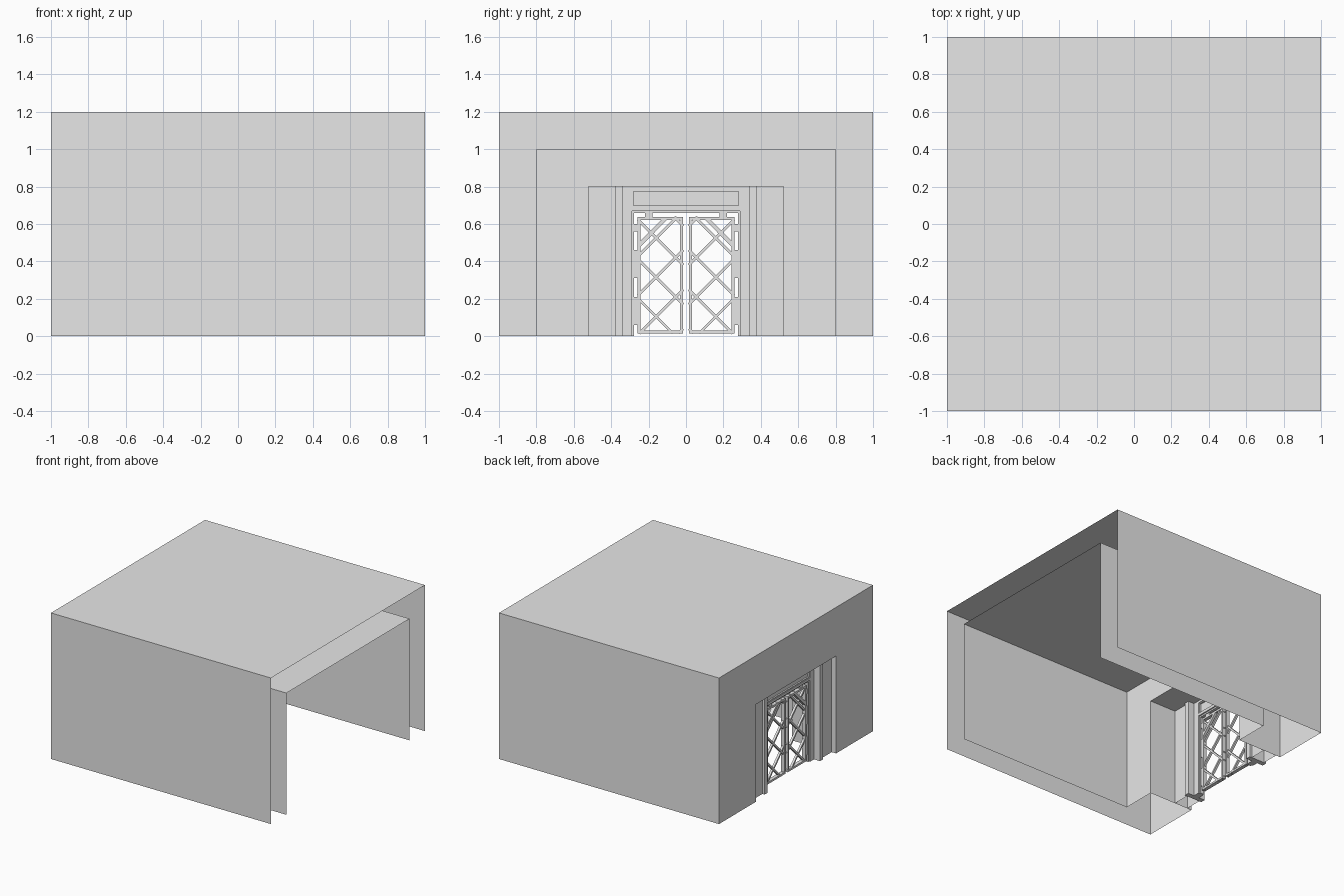
import bpy
from math import atan2, hypot
from mathutils import Matrix, Vector

if "Cube" in bpy.data.objects:
    bpy.data.objects.remove(bpy.data.objects["Cube"])

grey = bpy.data.materials.new("plain_grey")
grey.use_nodes = True
GREY = (0.8, 0.8, 0.8, 1)
grey.diffuse_color = GREY
grey.node_tree.nodes["Principled BSDF"].inputs["Base Color"].default_value = GREY


def add_mesh(name, verts, faces):
    mesh = bpy.data.meshes.new(name)
    mesh.from_pydata(verts, [], faces)
    mesh.materials.append(grey)
    obj = bpy.data.objects.new(name, mesh)
    bpy.context.collection.objects.link(obj)
    return obj


def arch_outline(width, height, inner_width, inner_height):
    """Gate-shaped outline in the yz plane, standing on the ground."""
    w, h, iw, ih = width, height, inner_width, inner_height
    return [(-w, 0), (-w, h), (w, h), (w, 0), (iw, 0), (iw, ih), (-iw, ih), (-iw, 0)]


def wall_sheet(name, x, outline):
    add_mesh(name, [(x, y, z) for y, z in outline], [range(len(outline))])


def solid_wall(name, x0, x1, outline):
    """Outline in yz extruded from x0 to x1."""
    n = len(outline)
    verts = [(x, y, z) for x in (x0, x1) for y, z in outline]
    sides = [(i, (i + 1) % n, n + (i + 1) % n, n + i) for i in range(n)]
    add_mesh(name, verts, [range(n), range(2 * n - 1, n - 1, -1)] + sides)


def tunnel(name, x0, x1, width, height):
    """Two side walls and a ceiling, open at both ends and below."""
    outline = [(-width, 0), (-width, height), (width, height), (width, 0)]
    verts = [(x, y, z) for x in (x0, x1) for y, z in outline]
    add_mesh(name, verts, [(i, i + 1, i + 5, i + 4) for i in range(3)])


def box(name, x0, x1, y0, y1, z0, z1):
    solid_wall(name, x0, x1, [(y0, z0), (y0, z1), (y1, z1), (y1, z0)])


def bar(name, start, end, width, depth):
    """Straight bar between two yz points, centred on the door plane."""
    a, b = Vector(start), Vector(end)
    side = Vector((a.y - b.y, b.x - a.x)).normalized() * width / 2
    outline = [a + side, b + side, b - side, a - side]
    solid_wall(name, DOOR_X - depth / 2, DOOR_X + depth / 2, [tuple(p) for p in outline])


DOOR_X = -0.9

# Outer and inner shells
tunnel("outer_shell", -1, 1, 1, 1.2)
tunnel("inner_shell", -0.6, 1, 0.8, 1)
wall_sheet("outer_end_wall", -1, arch_outline(1, 1.2, 0.52, 0.8))
wall_sheet("inner_end_wall", -0.6, arch_outline(0.8, 1, 0.52, 0.8))
tunnel("entrance_passage", -1, -0.6, 0.52, 0.8)

# Side walls and pilasters of the entrance
for side, s in (("left", 1), ("right", -1)):
    for face, x in (("inner", -0.84), ("outer", -0.96)):
        wall_sheet(f"{face}_{side}_side_wall", x,
                   [(s * 0.38, 0), (s * 0.38, 0.8), (s * 0.52, 0.8), (s * 0.52, 0)])
    box(f"{side}_pilaster", -0.98, -0.82, *sorted((s * 0.34, s * 0.38)), 0, 0.8)

# Door surround with a recessed panel over the doors
for side, s in (("left", 1), ("right", -1)):
    box(f"{side}_jamb", -0.925, -0.875, *sorted((s * 0.288, s * 0.34)), 0, 0.8)
box("lower_lintel", -0.925, -0.875, -0.288, 0.288, 0.67, 0.69)
box("upper_lintel", -0.925, -0.875, -0.288, 0.288, 0.782, 0.8)
box("lintel_panel", -0.905, -0.895, -0.288, 0.288, 0.69, 0.782)
for x in (-0.914, -0.886):
    for z in (0.694, 0.778):
        box("panel_bead", x - 0.006, x + 0.006, -0.288, 0.288, z - 0.004, z + 0.004)
    for y in (-0.284, 0.284):
        box("panel_bead", x - 0.006, x + 0.006, y - 0.004, y + 0.004, 0.698, 0.774)
solid_wall("door_casing", -0.915, -0.885, arch_outline(0.288, 0.67, 0.277, 0.658))

# Door leaves: frame, corner brace, diagonal lattice and hinges
Y0, Y1, Z0, Z1 = 0.015, 0.258, 0.015, 0.637
for side, s in (("left", 1), ("right", -1)):
    def leaf_bar(part, a, b, width, depth):
        bar(f"{side}_door_{part}", (s * a[0], a[1]), (s * b[0], b[1]), width, depth)

    for y in (Y0 + 0.008, Y1 - 0.008):
        leaf_bar("stile", (y, Z0), (y, Z1), 0.016, 0.03)
    for z in (Z0 + 0.008, Z1 - 0.008):
        leaf_bar("rail", (Y0, z), (Y1, z), 0.016, 0.03)
    leaf_bar("brace", (Y1 - 0.005, 0.485), (0.107, Z1 - 0.005), 0.022, 0.03)

    for slope in (1, -1):
        for k in range(-2, 5):
            # Line through a lattice crossing, clipped to the leaf
            zc = 0.105 + 0.21 * k
            low, high = sorted(0.16 + slope * (z - zc) for z in (Z0, Z1))
            ya, yb = max(Y0, low), min(Y1, high)
            if yb - ya > 0.02:
                za, zb = (zc + slope * (y - 0.16) for y in (ya, yb))
                leaf_bar("lattice", (ya, za), (yb, zb), 0.015, 0.018)

    for z0, z1 in ((0.06, 0.21), (0.31, 0.46), (0.56, 0.6)):
        leaf_bar("hinge", (0.268, z0), (0.268, z1), 0.02, 0.02)
    leaf_bar("top_stop", (0.18, 0.648), (0.22, 0.648), 0.022, 0.02)
